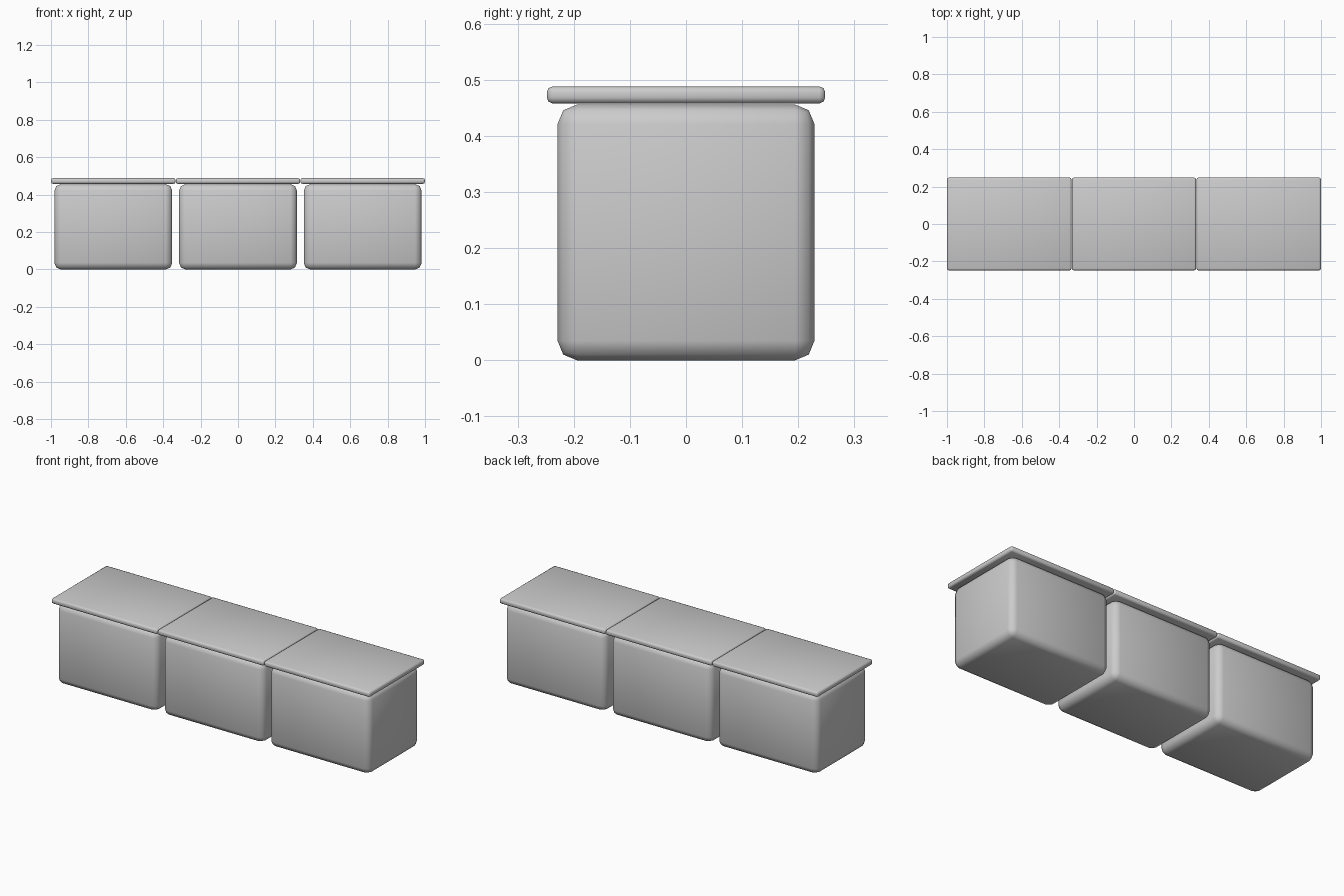
import bpy
import math

if "Cube" in bpy.data.objects:
    bpy.data.objects.remove(bpy.data.objects["Cube"])


def rounded_box(name, size, centre, radius):
    # Box with two-segment rounded edges
    bpy.ops.mesh.primitive_cube_add(size=1, location=centre)
    ob = bpy.context.object
    ob.name = name
    ob.scale = size
    bpy.ops.object.transform_apply(location=False, rotation=False, scale=True)
    bevel = ob.modifiers.new("rounded_edges", 'BEVEL')
    bevel.width = radius
    bevel.segments = 2
    bevel.limit_method = 'NONE'
    bpy.ops.object.modifier_apply(modifier=bevel.name)
    bpy.ops.object.shade_smooth_by_angle(angle=math.radians(50))
    return ob


# Three storage boxes in a row, each with an overhanging lid
PITCH = 2 / 3
for i in range(3):
    x = (i - 1) * PITCH
    rounded_box(f"storage_box_{i + 1}", (0.63, 0.458, 0.456), (x, 0, 0.228), 0.035)
    rounded_box(f"lid_{i + 1}", (0.665, 0.496, 0.030), (x, 0, 0.473), 0.010)
